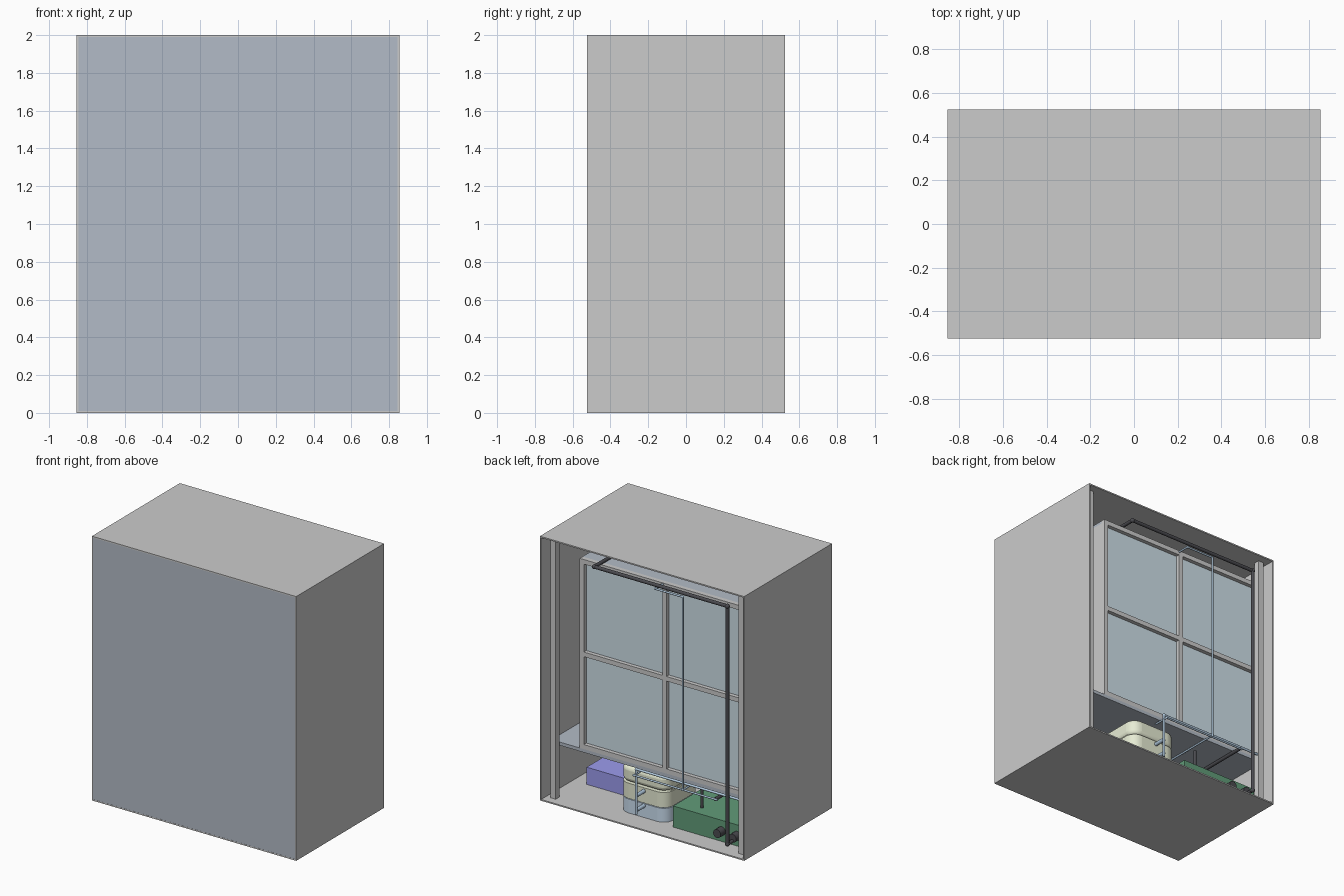
import bpy
from mathutils import Vector

if "Cube" in bpy.data.objects:
    bpy.data.objects.remove(bpy.data.objects["Cube"])


def mat(name, c):
    m = bpy.data.materials.new(name)
    m.diffuse_color = (*c, 1)
    m.use_nodes = True
    m.node_tree.nodes["Principled BSDF"].inputs["Base Color"].default_value = m.diffuse_color
    return m


PANEL = mat("slate_panel", (0.45, 0.50, 0.57))
GLASS = mat("glass_blue", (0.62, 0.74, 0.81))
BLUE = mat("blue", (0.33, 0.33, 0.85))
GREEN = mat("dark_green", (0.12, 0.33, 0.19))
CREAM = mat("pale_green", (0.80, 0.84, 0.66))
SKY = mat("pale_blue", (0.60, 0.74, 0.88))
PIPE = mat("pipe_blue", (0.45, 0.60, 0.75))
BLACK = mat("black", (0.07, 0.07, 0.08))


def box(name, x0, x1, y0, y1, z0, z1, m=None):
    bpy.ops.mesh.primitive_cube_add(size=1, location=((x0 + x1) / 2, (y0 + y1) / 2, (z0 + z1) / 2))
    o = bpy.context.object
    o.name = name
    o.scale = (x1 - x0, y1 - y0, z1 - z0)
    bpy.ops.object.transform_apply(location=False, rotation=False, scale=True)
    if m:
        o.data.materials.append(m)
    return o


def bevel(o, width, segments, test):
    """Round only the edges whose end points pass the test."""
    w = o.data.attributes.new("bevel_weight_edge", 'FLOAT', 'EDGE')
    for e in o.data.edges:
        a, b = (o.data.vertices[i].co for i in e.vertices)
        w.data[e.index].value = 1.0 if test(a, b) else 0.0
    b = o.modifiers.new("round", 'BEVEL')
    b.limit_method = 'WEIGHT'
    b.width = width
    b.segments = segments


def tube(name, pts, r, m):
    """Straight round pipe runs with ball elbows, joined into one object."""
    parts = []
    pts = [Vector(p) for p in pts]
    for a, b in zip(pts, pts[1:]):
        d = b - a
        bpy.ops.mesh.primitive_cylinder_add(vertices=16, radius=r, depth=d.length, location=(a + b) / 2)
        o = bpy.context.object
        o.rotation_euler = d.to_track_quat('Z', 'Y').to_euler()
        parts.append(o)
    for p in pts[1:-1]:
        bpy.ops.mesh.primitive_uv_sphere_add(segments=16, ring_count=8, radius=r * 1.3, location=p)
        parts.append(bpy.context.object)
    bpy.ops.object.select_all(action='DESELECT')
    for o in parts:
        o.select_set(True)
    bpy.context.view_layer.objects.active = parts[0]
    if len(parts) > 1:
        bpy.ops.object.join()
    o = bpy.context.object
    o.name = name
    o.data.materials.append(m)
    bpy.ops.object.shade_smooth_by_angle()


X, Y, T = 0.855, 0.525, 0.01

# Cabinet shell, open at the back
for s, n in ((1, "right"), (-1, "left")):
    a, b = sorted((s * X, s * (X - T)))
    box(n + "_wall", a, b, -Y, Y, 0, 2)
    a, b = sorted((s * 0.81, s * 0.765))
    box(n + "_post", a, b, 0.42, 0.465, T, 2 - T)
box("roof", -X + T, X - T, -Y, Y, 2 - T, 2)
box("floor", -X + T, X - T, -Y, Y, 0, T)
box("front_panel", -X + T, X - T, -Y + 0.001, -Y + T, T, 2 - T, PANEL)

# Shelf and the framed tank standing on it
L, R, B, H, YB, W = -0.81, 0.61, 0.415, 1.85, 0.40, 0.035
MX, MZ = (L + R) / 2, (B + H) / 2
box("shelf", -X + T, X - T, -Y + T, YB, 0.39, B, PANEL)
box("tank_top", L, R, -Y + T, YB - 0.035, H - 0.02, H, PANEL)
for n, x in (("right", R - 0.02), ("left", L)):
    box("tank_side_" + n, x, x + 0.02, -Y + T, YB - 0.035, B, H - 0.02)
box("tank_glass", L + 0.02, R - 0.02, YB - 0.04, YB - 0.03, B, H - 0.02, GLASS)
for x in (L, MX - W / 2, R - W):
    box("frame_upright", x, x + W, YB - 0.035, YB, B, H)
for z in (B, MZ - W / 2, H - W):
    for a, b in ((L + W, MX - W / 2), (MX + W / 2, R - W)):
        box("frame_rail", a, b, YB - 0.035, YB, z, z + W)

# Equipment on the floor
box("blue_box", 0.30, 0.73, -0.30, 0.145, T, 0.14, BLUE)
box("pump_box", -0.80, -0.154, -0.15, 0.373, T, 0.17, GREEN)

# Stacked rounded canister
for n, z0, z1, m in (("base", T, 0.115, SKY), ("middle", 0.12, 0.235, CREAM), ("lid", 0.24, 0.36, CREAM)):
    o = box("canister_" + n, -0.09, 0.31, -0.04, 0.36, z0, z1, m)
    bevel(o, 0.08, 6, lambda a, b: abs(a.z - b.z) > 0.01)
    if n == "lid":
        c = o.modifiers.new("soft_top", 'BEVEL')
        c.width, c.segments, c.angle_limit = 0.03, 4, 1.2
    bpy.ops.object.shade_smooth_by_angle()
box("canister_core", -0.08, 0.30, 0.03, 0.29, 0.02, 0.34, CREAM)

# Canister outlet pipework
for z in (0.10, 0.21):
    tube("canister_nozzle", [(0.10, 0.35, z), (0.10, 0.45, z)], 0.014, PIPE)
tube("lower_pipe", [(0.10, 0.45, 0.07), (0.10, 0.45, 0.41), (-0.78, 0.45, 0.41)], 0.009, PIPE)
tube("lower_return_pipe", [(0.10, 0.36, 0.375), (0.10, 0.48, 0.375), (-0.60, 0.48, 0.375)], 0.007, PIPE)
tube("riser_pipe", [(-0.085, 0.38, 1.84), (-0.085, 0.49, 1.84), (-0.316, 0.49, 1.84),
                    (-0.316, 0.49, 0.38), (-0.316, -0.05, 0.38)], 0.007, PIPE)

# Pump, black supply pipe and return
tube("supply_pipe", [(-0.69, 0.40, 0.07), (-0.69, 0.49, 0.07), (-0.69, 0.49, 1.87),
                     (0.425, 0.49, 1.87), (0.425, 0.28, 1.87)], 0.013, BLACK)
for x in (-0.56, -0.69):
    tube("pump_port", [(x, 0.37, 0.09), (x, 0.43, 0.09)], 0.032, BLACK)
tube("return_pipe", [(-0.58, 0.48, 0.375), (-0.58, -0.05, 0.375), (-0.58, -0.05, 0.16)], 0.013, BLACK)
tube("short_riser", [(-0.33, 0.28, 0.16), (-0.33, 0.28, 0.35)], 0.011, BLACK)
